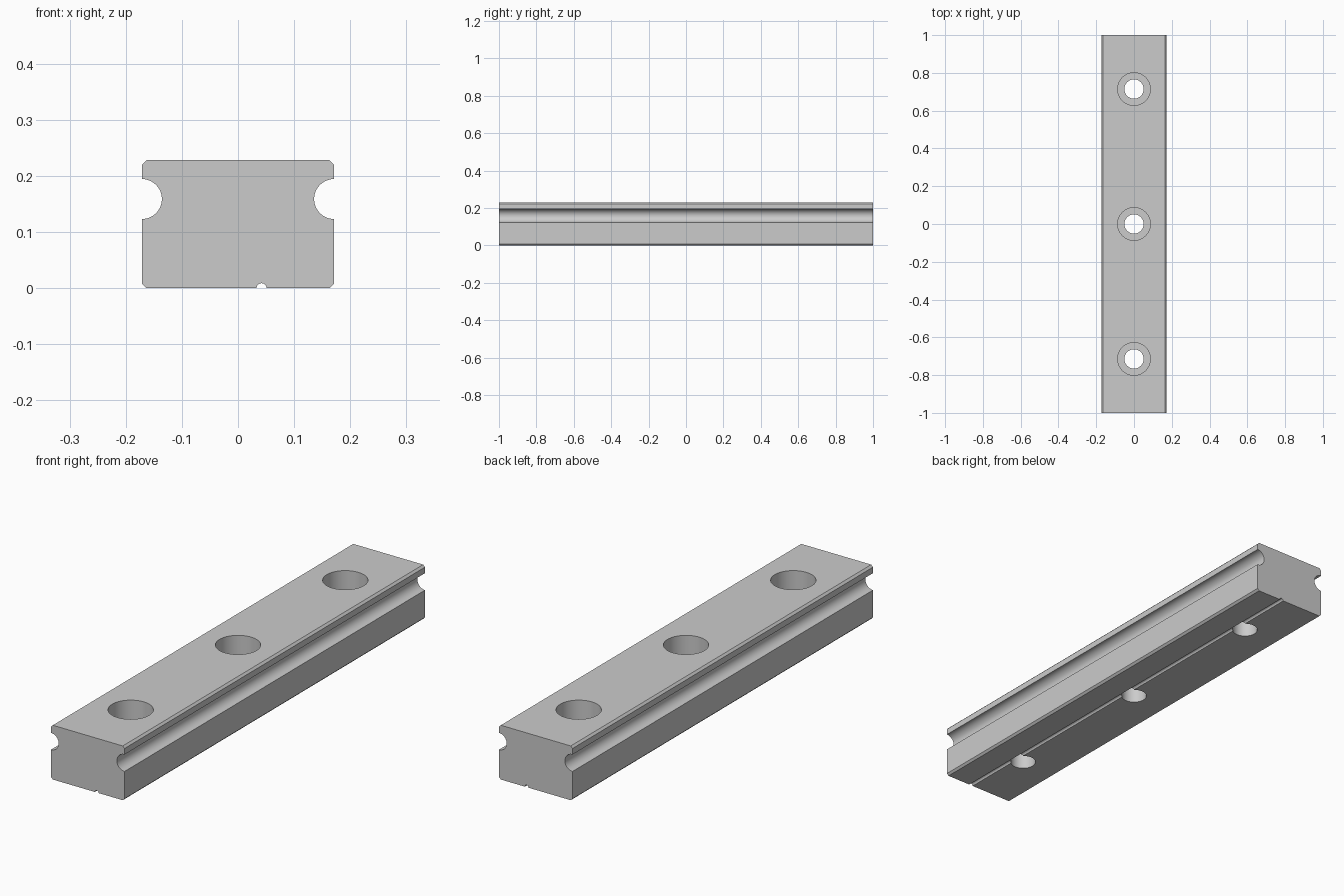
import bpy, bmesh, math

if "Cube" in bpy.data.objects:
    bpy.data.objects.remove(bpy.data.objects["Cube"])

W, H, C = 0.1714, 0.2286, 0.0085      # half width, height, chamfer
GZ, GR = 0.159, 0.0357                # side raceway centre height and radius
MX, MR = 0.042, 0.009                 # small underside marking groove

steel = bpy.data.materials.new("steel grey")
steel.diffuse_color = (0.6, 0.6, 0.6, 1)
steel.use_nodes = True
steel.node_tree.nodes["Principled BSDF"].inputs["Base Color"].default_value = steel.diffuse_color


def arc(cx, cz, r, a0, a1, n):
    return [(cx + r * math.cos(math.radians(a0 + (a1 - a0) * i / n)),
             cz + r * math.sin(math.radians(a0 + (a1 - a0) * i / n))) for i in range(n + 1)]


def make_object(name, bm):
    bmesh.ops.recalc_face_normals(bm, faces=bm.faces)
    mesh = bpy.data.meshes.new(name)
    bm.to_mesh(mesh)
    bm.free()
    mesh.materials.append(steel)
    ob = bpy.data.objects.new(name, mesh)
    bpy.context.collection.objects.link(ob)
    return ob


# Rail: cross-section with mirrored raceways, extruded along y
right = [(W - C, 0), (W, C)] + arc(W, GZ, GR, 270, 90, 28) + [(W, H - C), (W - C, H)]
left = [(-x, z) for x, z in reversed(right)]
profile = right + left + arc(MX, 0, MR, 180, 0, 12)
bm = bmesh.new()
face = bm.faces.new([bm.verts.new((x, -1, z)) for x, z in profile])
ext = bmesh.ops.extrude_face_region(bm, geom=[face])
bmesh.ops.translate(bm, vec=(0, 2, 0), verts=[v for v in ext["geom"] if isinstance(v, bmesh.types.BMVert)])
rail = make_object("rail", bm)

# Counterbored screw holes: stepped round cutters
N = 64
bm = bmesh.new()
for y in (-0.7143, 0, 0.7143):
    rings = []
    for r, z in ((0.051, -0.1), (0.051, 0.1), (0.0865, 0.1), (0.0865, 0.4)):
        rings.append([bm.verts.new((r * math.cos(math.tau * i / N), y + r * math.sin(math.tau * i / N), z))
                      for i in range(N)])
    for a, b in zip(rings, rings[1:]):
        for i in range(N):
            j = (i + 1) % N
            bm.faces.new((a[i], a[j], b[j], b[i]))
    bm.faces.new(rings[0][::-1])
    bm.faces.new(rings[-1])
cutter = make_object("hole_cutter", bm)
cutter.hide_render = True

mod = rail.modifiers.new("screw holes", "BOOLEAN")
mod.operation = "DIFFERENCE"
mod.solver = "EXACT"
mod.object = cutter
bpy.context.view_layer.objects.active = rail
rail.select_set(True)
bpy.ops.object.modifier_apply(modifier=mod.name)
bpy.data.objects.remove(cutter)

# Smooth bores and raceways, crisp edges
bpy.ops.object.shade_smooth_by_angle(angle=math.radians(30))
